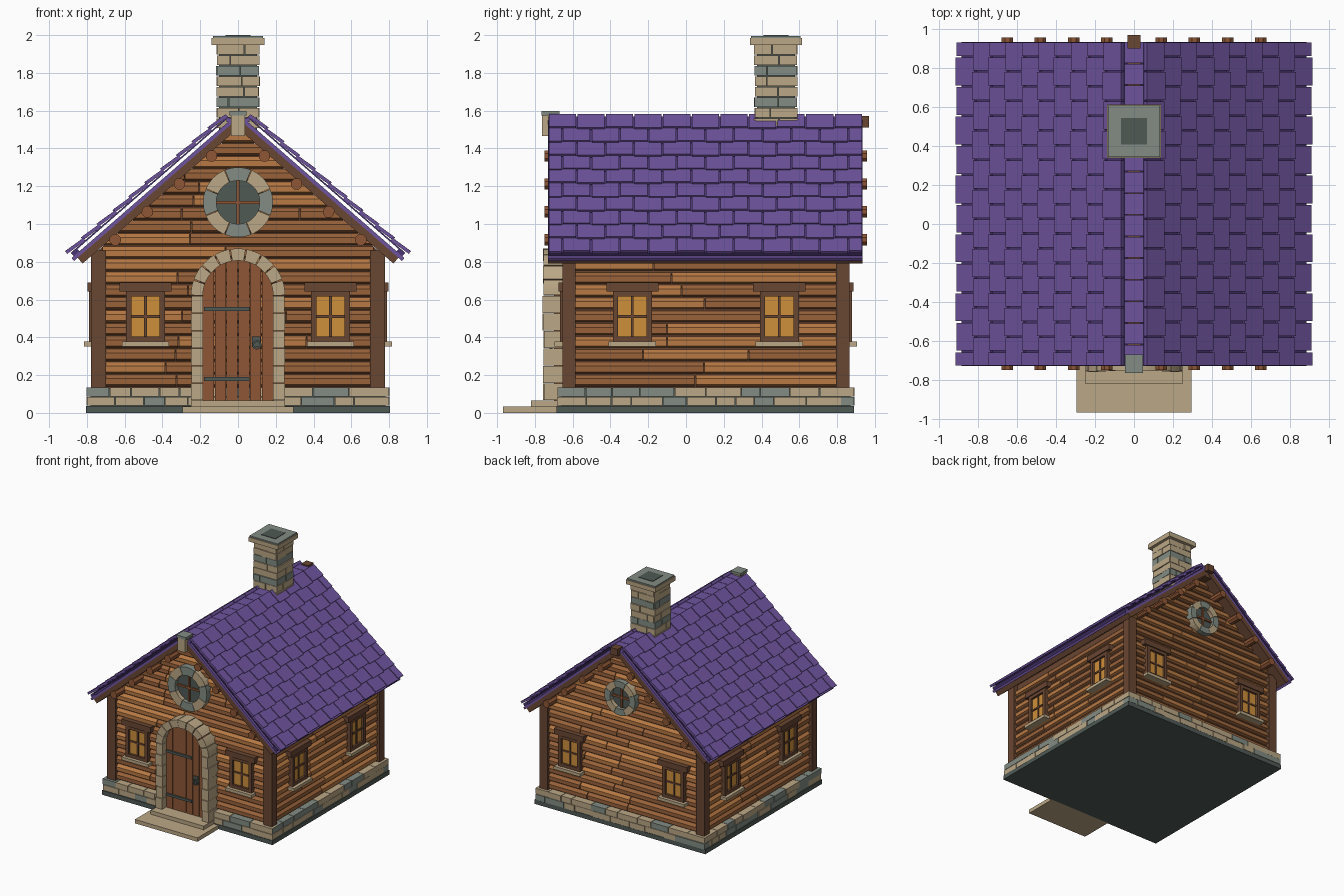
import bpy, bmesh, math, random
from mathutils import Matrix, Vector

if "Cube" in bpy.data.objects:
    bpy.data.objects.remove(bpy.data.objects["Cube"])

random.seed(4)
HEX = {"purple": "6f549e", "dark_purple": "4a3672", "tan_stone": "bba786", "grey_stone": "828c83",
       "dark_stone": "505a55", "log_brown": "98623a", "light_log": "b87943", "dark_wood": "694632",
       "door_wood": "8e5635", "amber_glass": "cf903c"}
MATS = {}
for name, h in HEX.items():
    rgb = [int(h[i:i + 2], 16) / 255 for i in (0, 2, 4)]
    MATS[name] = bpy.data.materials.new(name)
    MATS[name].diffuse_color = [((c + .055) / 1.055) ** 2.4 if c > .04 else c / 12.92 for c in rgb] + [1]
NAMES = list(MATS)
parts = {}


def loft(part, a, b, mat, M=Matrix()):
    """Solid between two matching rings of 3D points."""
    bm = parts.setdefault(part, bmesh.new())
    n = len(a)
    va = [bm.verts.new(M @ Vector(p)) for p in a]
    vb = [bm.verts.new(M @ Vector(p)) for p in b]
    faces = [bm.faces.new(va), bm.faces.new(vb[::-1])]
    faces += [bm.faces.new((va[i], vb[i], vb[(i + 1) % n], va[(i + 1) % n])) for i in range(n)]
    for f in faces:
        f.material_index = NAMES.index(mat)


def prism(part, pts, y0, y1, mat, M=Matrix()):
    """Outline in x, z pushed along y."""
    loft(part, [(x, y0, z) for x, z in pts], [(x, y1, z) for x, z in pts], mat, M)


def box(part, x0, x1, y0, y1, z0, z1, mat, M=Matrix()):
    prism(part, [(x0, z0), (x1, z0), (x1, z1), (x0, z1)], y0, y1, mat, M)


def wedge(cx, cz, r0, r1, a0, a1, n=4):
    arc = [a0 + (a1 - a0) * i / n for i in range(n + 1)]
    return [(cx + r1 * math.cos(a), cz + r1 * math.sin(a)) for a in arc] + \
           [(cx + r0 * math.cos(a), cz + r0 * math.sin(a)) for a in reversed(arc)]


def breaks(lo, hi, shortest, longest):
    """Random joints along a course."""
    out = [lo]
    while hi - out[-1] > longest + shortest:
        out.append(out[-1] + random.uniform(shortest, longest))
    return out + [hi]


# Facades: local x runs along the wall, local -y points outward
def facade(x, y, deg):
    return Matrix.Translation((x, y, 0)) @ Matrix.Rotation(math.radians(deg), 4, 'Z')


CY = .105
FRONT, RIGHT = facade(0, -.64, 0), facade(.76, CY, 90)
BACK, LEFT = facade(0, .85, 180), facade(-.76, CY, 270)
SLOPE = math.radians(41)
T, C, S = math.tan(SLOPE), math.cos(SLOPE), math.sin(SLOPE)
APEX = 1.506

# Base slab, wall core and corner posts
box("base_slab", -.805, .805, -.685, .89, 0, .037, "dark_stone")
box("base_core", -.78, .78, -.66, .87, .03, .13, "dark_stone")
prism("wall_core", [(-.74, .1), (.74, .1), (.74, .86), (0, 1.5), (-.74, .86)], -.617, .827, "dark_wood")
for sx in (-1, 1):
    for y in (-.655, .795):
        box("corner_posts", sx * .70, sx * .778, y, y + .07, .135, .86, "dark_wood")


# Logs, each with a flat face and bevelled edges, trimmed under the roof
def log_wall(M, half, rows, gable):
    for r in range(rows):
        z0 = .135 + r * .068
        prof = [(.03, z0 + .002), (-.0, z0 + .014), (-.0, z0 + .046), (.022, z0 + .067), (.04, z0 + .067)]
        cuts = breaks(-half, half, .3, .7)
        for u0, u1 in zip(cuts, cuts[1:]):
            def ring(u):
                out = []
                for y, z in prof:
                    lim = min(half, max(.004, (1.53 - z) / T)) if gable else half
                    out.append((max(-lim, min(lim, u)), y, z))
                return out
            a, b = ring(u0 + .003), ring(u1 - .003)
            if b[0][0] - a[0][0] > .01:
                loft("log_walls", a, b, random.choice(("log_brown", "log_brown", "light_log")), M)


# Stone courses around the foot of the wall
def foundation(M, half):
    for z in (.037, .087):
        cuts = breaks(-half, half, .09, .19)
        for u0, u1 in zip(cuts, cuts[1:]):
            mat = random.choice(("tan_stone", "tan_stone", "grey_stone"))
            box("foundation_stones", u0 + .002, u1 - .002, -.037 - random.uniform(0, .006), .03,
                z + .001, z + .048, mat, M)


def window(M, u):
    box("window_glass", u - .08, u + .08, -.008, .03, .40, .62, "amber_glass", M)
    for s in (-1, 1):
        box("window_frames", u + s * .075, u + s * .103, -.028, .03, .375, .645, "dark_wood", M)
    for z in (.375, .615):
        box("window_frames", u - .08, u + .08, -.027, .03, z, z + .03, "dark_wood", M)
    box("window_bars", u - .007, u + .007, -.016, .02, .40, .62, "dark_wood", M)
    box("window_bars", u - .08, u + .08, -.016, .02, .503, .517, "dark_wood", M)
    box("window_headers", u - .138, u + .138, -.036, .03, .642, .69, "dark_wood", M)
    box("window_sills", u - .125, u + .125, -.055, .03, .352, .378, "tan_stone", M)


for M, half, found, rows, gable, du in ((FRONT, .72, .80, 20, True, .49), (BACK, .72, .80, 20, True, .49),
                                        (RIGHT, .70, .785, 10, False, .389), (LEFT, .70, .785, 10, False, .389)):
    log_wall(M, half, rows, gable)
    foundation(M, found)
    for s in (-1, 1):
        window(M, s * du)


# Round gable windows with a ring of stones
def round_window(M, R, r, z):
    for i in range(8):
        a = math.radians(45 * i - 22.5)
        prism("round_window_stones", wedge(0, z, r, R, a + .01, a + math.pi / 4 - .01), -.045, .03,
              "tan_stone" if i % 2 else "grey_stone", M)
    disc = [(r * 1.02 * math.cos(k * math.pi / 16), z + r * 1.02 * math.sin(k * math.pi / 16)) for k in range(32)]
    prism("round_window_glass", disc, -.01, .03, "dark_stone", M)
    box("round_window_bars", -.008, .008, -.022, .02, z - r, z + r, "door_wood", M)
    box("round_window_bars", -r, r, -.022, .02, z - .008, z + .008, "door_wood", M)


round_window(FRONT, .185, .115, 1.115)
round_window(BACK, .145, .09, 1.115)

# Door steps, planks, hinges and handle
box("lower_step", -.295, .295, -.968, -.68, 0, .033, "tan_stone")
box("upper_step", -.25, .25, -.82, -.66, .03, .065, "tan_stone")
for i in range(6):
    x0, x1 = -.186 + i * .062 + .002, -.186 + (i + 1) * .062 - .002
    tops = [x1 + (x0 - x1) * k / 4 for k in range(5)]
    prism("door_planks", [(x0, .06), (x1, .06)] + [(x, .62 + math.sqrt(.19 ** 2 - x * x)) for x in tops],
          -.70, -.62, "door_wood")
for z in (.18, .55):
    box("door_hinges", -.18, .06, -.712, -.69, z - .01, z + .01, "dark_stone")
box("door_handle", .075, .12, -.708, -.69, .35, .405, "dark_stone")
for k in range(8):
    a = k * math.pi / 4
    prism("door_handle", wedge(.1, .36, .016, .026, a, a + math.pi / 4, 1), -.722, -.706, "dark_stone")

# Arched stone door surround
for s in (-1, 1):
    for i in range(6):
        z = .065 + i * .0925
        box("door_surround", s * .186, s * (.25 - .004 * (i % 2)), -.76 + random.uniform(0, .008), -.62,
            z + .002, z + .0905, "tan_stone")
for i in range(9):
    a = math.pi * i / 9
    prism("door_surround", wedge(0, .62, .186, .25, a + .012, a + math.pi / 9 - .012),
          -.76 + random.uniform(0, .008), -.62, "tan_stone")


# Roof: t runs down the slope, n is height above the underside
def slope_pt(s, t, n):
    return s * (t * C + n * S), APEX - t * S + n * C


def slab(part, s, t0, t1, n0, n1, y0, y1, mat, lift=0):
    prism(part, [slope_pt(s, t0, n0), slope_pt(s, t1, n0 + lift), slope_pt(s, t1, n1 + lift), slope_pt(s, t0, n1)],
          y0, y1, mat)


Y0, Y1 = -.73, .935
for s in (-1, 1):
    slab("roof_boards", s, 0, 1.09, 0, .04, Y0, Y1, "dark_wood")
    slab("roof_lining", s, 0, 1.115, .04, .06, Y0, Y1, "purple")
    slab("shingle_bed", s, 0, 1.10, .076, .084, Y0 + .002, Y1 - .002, "dark_purple")
    slab("eave_strip", s, 1.06, 1.10, .058, .078, Y0 + .002, Y1 - .002, "dark_purple")
    w = (Y1 - Y0) / 11
    for r in range(10):
        cuts = [Y0 + w * k for k in range(12)]
        if r % 2:
            cuts = [Y0] + [Y0 + w * (k + .5) for k in range(11)] + [Y1]
        for k, (a, b) in enumerate(zip(cuts, cuts[1:])):
            drop = .008 * ((k + r) % 2)
            slab("shingles", s, r * .111, (r + 1) * .111 + drop, .082, .100, a + .004, b - .004, "purple", .010)
    # Log purlins showing at both gables
    for x in (.14, .31, .48, .65):
        z = APEX - x * T - .024
        ring = [(s * x + .032 * math.cos(k * math.pi / 4 + .39), z + .032 * math.sin(k * math.pi / 4 + .39))
                for k in range(8)]
        prism("purlins", ring, -.75, .958, "door_wood")

# Ridge
for k in range(15):
    w = (Y1 - Y0) / 15
    box("ridge_cap", -.062, .062, Y0 + k * w + .002, Y0 + (k + 1) * w - .002, 1.54, 1.562, "purple")
box("ridge_beam", -.033, .033, -.72, .93, 1.47, 1.545, "dark_wood")
box("ridge_beam", -.033, .033, .90, .97, 1.512, 1.572, "dark_wood")
box("ridge_keystone", -.036, .036, -.763, -.68, 1.465, 1.58, "tan_stone")
box("ridge_keystone", -.046, .046, -.765, -.67, 1.575, 1.597, "grey_stone")

# Chimney
CH = .476
box("chimney_core", -.10, .10, CH - .10, CH + .10, 1.45, 1.95, "dark_stone")
for r in range(8):
    z = 1.505 + r * .0557
    for k in range(4):
        M = Matrix.Translation((0, CH, 0)) @ Matrix.Rotation(k * math.pi / 2, 4, 'Z')
        cut = random.uniform(-.05, .05)
        for u0, u1 in ((-.108, cut - .002), (cut + .002, .108)):
            box("chimney_stones", u0, u1, -.108 - random.uniform(0, .008), -.08, z + .002, z + .054,
                "grey_stone" if r in (2, 5) else "tan_stone", M)
box("chimney_cap", -.139, .139, CH - .137, CH + .137, 1.948, 1.985, "tan_stone")
box("chimney_cap", -.133, .133, CH - .131, CH + .131, 1.98, 1.996, "grey_stone")
box("chimney_flue", -.067, .067, CH - .067, CH + .067, 1.985, 2.0, "dark_stone")

# Turn the collected parts into objects
for name, bm in parts.items():
    bmesh.ops.recalc_face_normals(bm, faces=bm.faces)
    used = sorted({f.material_index for f in bm.faces})
    for f in bm.faces:
        f.material_index = used.index(f.material_index)
    me = bpy.data.meshes.new(name)
    bm.to_mesh(me)
    bm.free()
    for i in used:
        me.materials.append(MATS[NAMES[i]])
    bpy.context.collection.objects.link(bpy.data.objects.new(name, me))

for m in bpy.data.materials:
    if m.users and not m.is_grease_pencil:
        m.use_nodes = True
        m.node_tree.nodes["Principled BSDF"].inputs["Base Color"].default_value = m.diffuse_color
